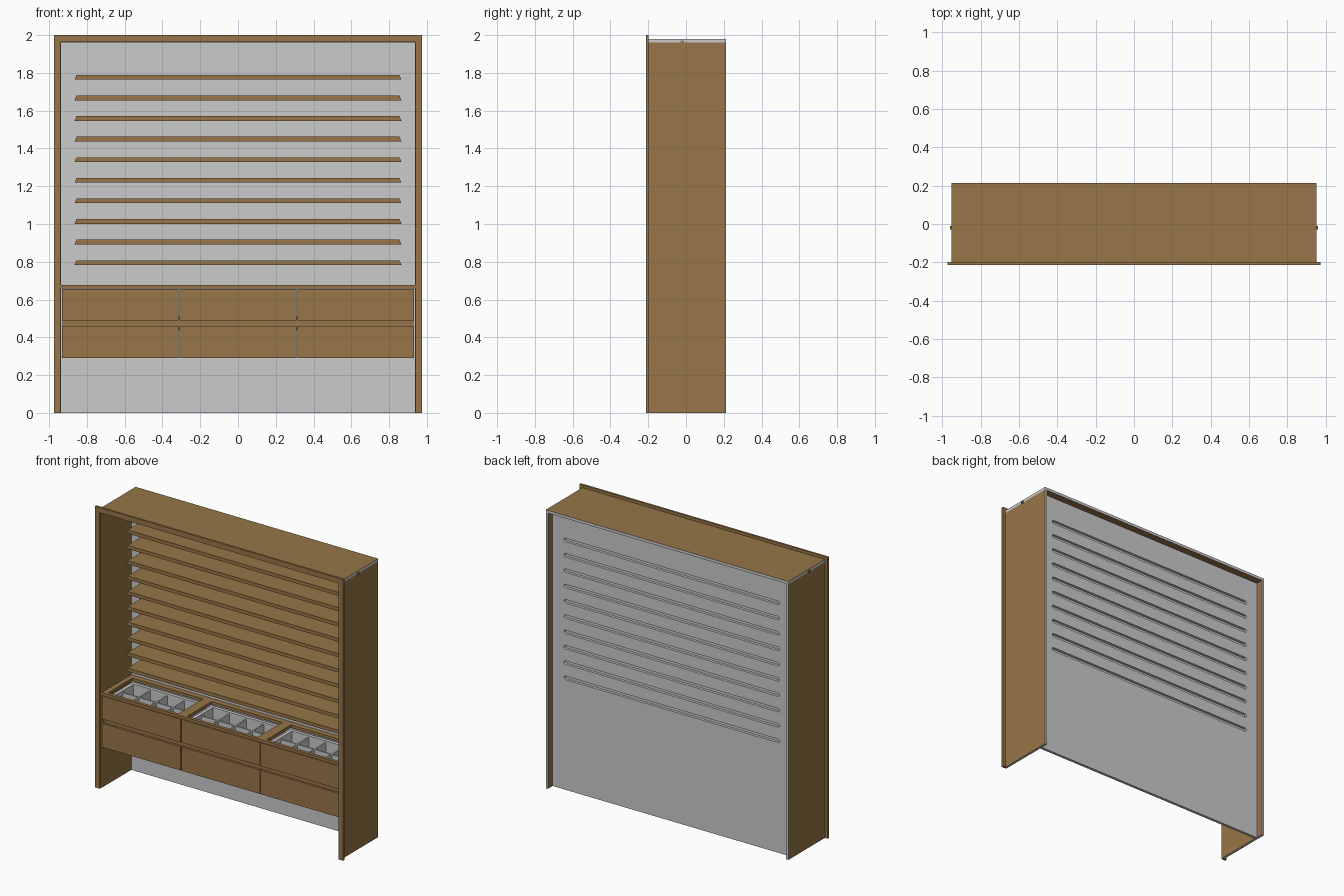
import bpy, bmesh, math

cube = bpy.data.objects.get("Cube")
if cube:
    bpy.data.objects.remove(cube, do_unlink=True)


def material(name, rgb):
    m = bpy.data.materials.new(name)
    m.use_nodes = True
    m.diffuse_color = (*rgb, 1)
    bsdf = next(n for n in m.node_tree.nodes if n.type == 'BSDF_PRINCIPLED')
    bsdf.inputs["Base Color"].default_value = (*rgb, 1)
    return m


WOOD = material("wood brown", (0.31, 0.18, 0.065))
GREY = material("plain grey", (0.6, 0.6, 0.6))


def prism(name, outline, y0, y1, mat=WOOD, wood_axis=None):
    """Extrude an x-z outline along y; with wood_axis only faces on that axis are wood."""
    bm = bmesh.new()
    face = bm.faces.new([bm.verts.new((x, y0, z)) for x, z in outline])
    ext = bmesh.ops.extrude_face_region(bm, geom=[face])
    for g in ext["geom"]:
        if isinstance(g, bmesh.types.BMVert):
            g.co.y = y1
    bmesh.ops.recalc_face_normals(bm, faces=bm.faces)
    if wood_axis is not None:
        for f in bm.faces:
            f.material_index = 0 if abs(f.normal[wood_axis]) > 0.5 else 1
    me = bpy.data.meshes.new(name)
    bm.to_mesh(me)
    bm.free()
    me.materials.append(mat)
    if wood_axis is not None:
        me.materials.append(GREY)
    ob = bpy.data.objects.new(name, me)
    bpy.context.collection.objects.link(ob)
    return ob


def box(name, x0, x1, y0, y1, z0, z1, mat=WOOD, wood_axis=None):
    return prism(name, [(x0, z0), (x1, z0), (x1, z1), (x0, z1)], y0, y1, mat, wood_axis)


FRONT, BACK, WALL = -0.213, 0.213, 0.14

# Face frame, side panels and top panel with bare edges
box("frame_top_rail", -0.94, 0.94, FRONT, -0.198, 1.963, 2.0)
for s, side in ((1, "left"), (-1, "right")):
    a, b = sorted((s * 0.94, s * 0.975))
    box(f"frame_stile_{side}", a, b, FRONT, -0.198, 0, 2.0)
    a, b = sorted((s * 0.937, s * 0.954))
    box(f"side_panel_{side}", a, b, -0.198, BACK, 0, 1.96, wood_axis=0)
    a, b = sorted((s * 0.945, s * 0.961))
    box(f"joint_peg_{side}", a, b, -0.028, -0.01, 1.955, 1.972)
box("top_panel", -0.954, 0.954, -0.198, BACK, 1.96, 1.98, wood_axis=2)

# Back panel with a rounded slot behind each shelf
back = box("back_panel", -0.937, 0.937, WALL, 0.16, 0, 1.96, GREY)
for i in range(10):
    z = 0.783 + i * 0.109
    # Shelf
    prism(f"shelf_{i + 1}", [(-0.865, z), (0.865, z), (0.855, z + 0.025), (-0.855, z + 0.025)],
          -0.02, WALL)
    # Slot cutter, removed once cut
    r, half = 0.0125, 0.835
    ends = []
    for s, start in ((1, -math.pi / 2), (-1, math.pi / 2)):
        for k in range(9):
            t = start + math.pi * k / 8
            ends.append((s * half + r * math.cos(t), z + r + r * math.sin(t)))
    cutter = prism("slot_cutter", ends, WALL + 0.002, 0.2, GREY)
    cutter.hide_render = True
    mod = back.modifiers.new("slot", 'BOOLEAN')
    mod.operation = 'DIFFERENCE'
    mod.solver = 'EXACT'
    mod.object = cutter
    bpy.context.view_layer.objects.active = back
    bpy.ops.object.modifier_apply(modifier=mod.name)
    bpy.data.objects.remove(cutter, do_unlink=True)

# Counter with three openings, made of strips
PITCH, HALF = 0.623, 0.277
OPEN0, OPEN1 = -0.172, 0.1
C0, C1 = 0.658, 0.678
box("counter_front", -0.937, 0.937, -0.195, OPEN0, C0, C1)
box("counter_back", -0.937, 0.937, OPEN1, WALL, C0, C1)
edges = [-0.937] + [c * PITCH + s * HALF for c in (-1, 0, 1) for s in (-1, 1)] + [0.937]
for i in range(0, 8, 2):
    box(f"counter_strip_{i // 2 + 1}", edges[i], edges[i + 1], OPEN0, OPEN1, C0, C1)

# Recessed rail between the drawer rows
box("middle_rail", -0.93, 0.93, -0.178, -0.165, 0.44, 0.51)

# Drawers: wood fronts, grey boxes, dividers in the top row
T = 0.012
for c in (-1, 0, 1):
    cx = c * PITCH
    x0, x1 = cx - 0.285, cx + 0.285
    for row, z0, z1 in (("lower", 0.29, 0.46), ("upper", 0.49, 0.655)):
        tag = f"{row}_{c + 2}"
        box(f"drawer_front_{tag}", cx - 0.309, cx + 0.309, -0.195, -0.18, z0, z1)
        f, top = z0 + 0.02, z1 - 0.012
        box(f"drawer_floor_{tag}", x0, x1, -0.18, 0.115, f, f + T, GREY)
        box(f"drawer_back_{tag}", x0, x1, 0.115 - T * 2, 0.115, f, top, GREY)
        box(f"drawer_inner_front_{tag}", x0, x1, -0.18, -0.18 + T * 2, f, top, GREY)
        box(f"drawer_side_a_{tag}", x0, x0 + T * 2, -0.17, 0.1, f, top, GREY)
        box(f"drawer_side_b_{tag}", x1 - T * 2, x1, -0.17, 0.1, f, top, GREY)
    dz = 0.63
    box(f"long_divider_{c + 2}", x0 + T, x1 - T, -0.035, -0.025, 0.52, dz, GREY)
    for k in (-1, 0, 1):
        dx = cx + k * 0.135
        box(f"cross_divider_{c + 2}_{k + 2}", dx - 0.005, dx + 0.005, -0.16, 0.095, 0.52, dz, GREY)
